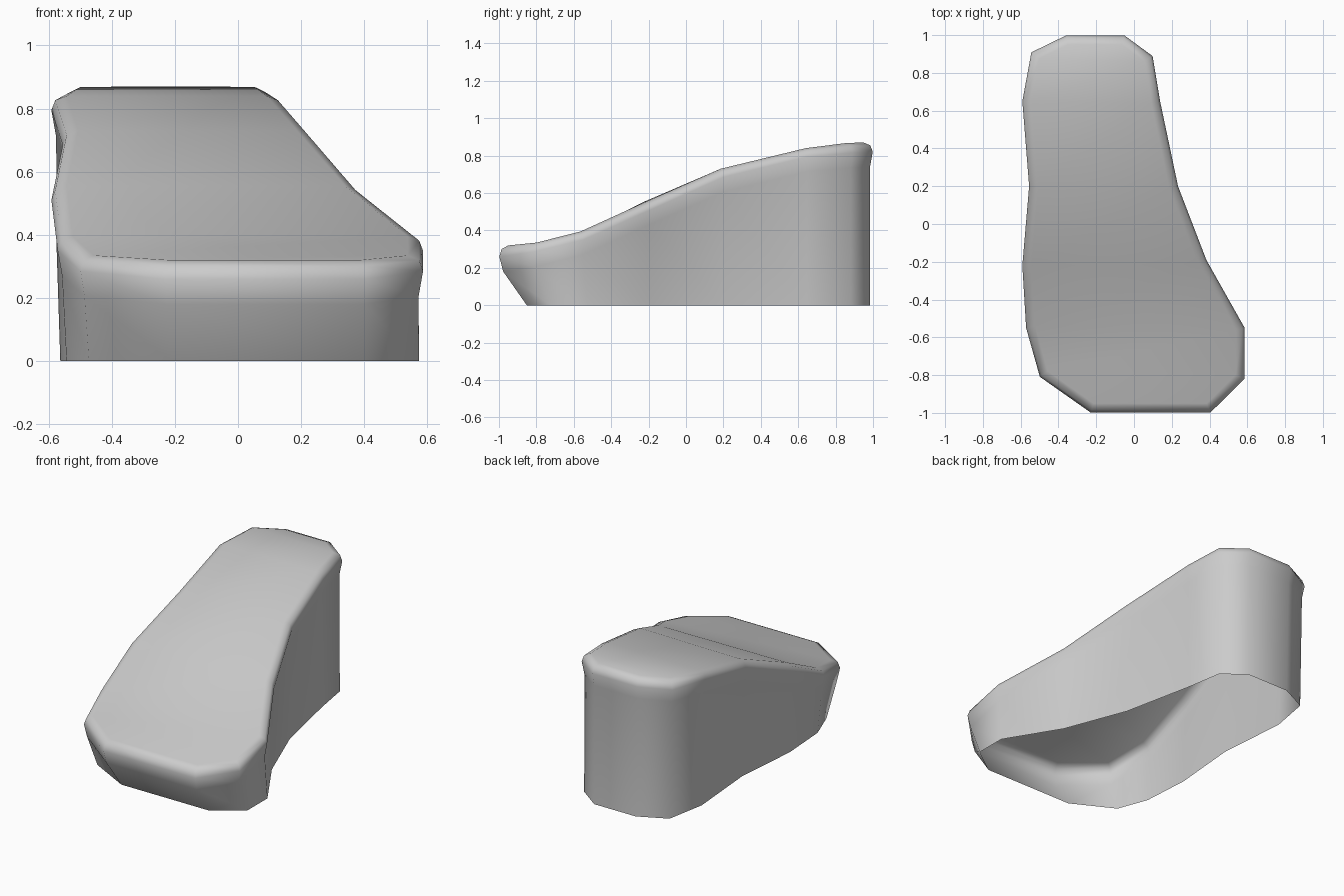
import bpy, bmesh
from mathutils import Vector

if "Cube" in bpy.data.objects:
    bpy.data.objects.remove(bpy.data.objects["Cube"])

# Stations heel -> toe: (left x, left y, right x, right y, rim z, top z)
STATIONS = [
    (-0.36, 1.00, -0.05, 1.00, 0.83, 0.87),
    (-0.545, 0.91, 0.10, 0.89, 0.825, 0.868),
    (-0.593, 0.65, 0.14, 0.65, 0.805, 0.84),
    (-0.557, 0.20, 0.235, 0.20, 0.695, 0.73),
    (-0.593, -0.22, 0.385, -0.19, 0.52, 0.555),
    (-0.573, -0.55, 0.588, -0.55, 0.36, 0.395),
    (-0.50, -0.81, 0.588, -0.82, 0.295, 0.335),
    (-0.23, -1.00, 0.405, -1.00, 0.27, 0.32),
]
n = len(STATIONS)
# Closed outline: right side heel -> toe, then left side toe -> heel
outline = [(Vector((s[2], s[3])), s[4], s[5]) for s in STATIONS]
outline += [(Vector((s[0], s[1])), s[4], s[5]) for s in reversed(STATIONS)]
count = len(outline)


def inset(i, d):
    """Outline point i moved inward by d with mitred corners."""
    a, p, b = (outline[(i + k) % count][0] for k in (-1, 0, 1))
    e1, e2 = (p - a).normalized(), (b - p).normalized()
    n1, n2 = Vector((e1.y, -e1.x)), Vector((e2.y, -e2.x))
    m = (n1 + n2).normalized()
    return p + m * d / max(m.dot(n1), 0.5)


def tuck(p, t):
    """Pull the toe back toward the foot of the wall."""
    y = p.y
    if y < -0.45:
        y += 0.25 * t * (-0.45 - y)
    return Vector((p.x, y))


bm = bmesh.new()
rings = [[] for _ in range(5)]
for i, (p, rim, top) in enumerate(outline):
    base = tuck(inset(i, 0.015), 1.0)
    if p.x < -0.2:
        base.x += 0.015
    low = tuck(inset(i, 0.016), 0.05)
    mid = inset(i, 0.018)
    mid = mid.lerp(p, 0.9)
    roll = inset(i, 0.014)
    flat = inset(i, 0.05)
    levels = [(base, 0), (low, rim - 0.09), (mid, rim - 0.01),
              (roll, rim + (top - rim) * 0.62), (flat, top)]
    for ring, (q, z) in zip(rings, levels):
        ring.append(bm.verts.new((q.x, q.y, z)))

# Side wall and rounded rim
for lo, hi in zip(rings, rings[1:]):
    for i in range(count):
        j = (i + 1) % count
        bm.faces.new((lo[i], lo[j], hi[j], hi[i]))
# Sloping top, one strip per pair of stations (underside stays open)
t = rings[-1]
for k in range(n - 1):
    bm.faces.new((t[k], t[k + 1], t[count - 2 - k], t[count - 1 - k]))
bmesh.ops.recalc_face_normals(bm, faces=bm.faces)
top_face = max(bm.faces, key=lambda f: abs(f.normal.z))
if top_face.normal.z < 0:
    bmesh.ops.reverse_faces(bm, faces=bm.faces)
for f in bm.faces:
    f.smooth = True

mesh = bpy.data.meshes.new("wedge_shell")
bm.to_mesh(mesh)
bm.free()
bpy.context.collection.objects.link(bpy.data.objects.new("wedge_shell", mesh))
